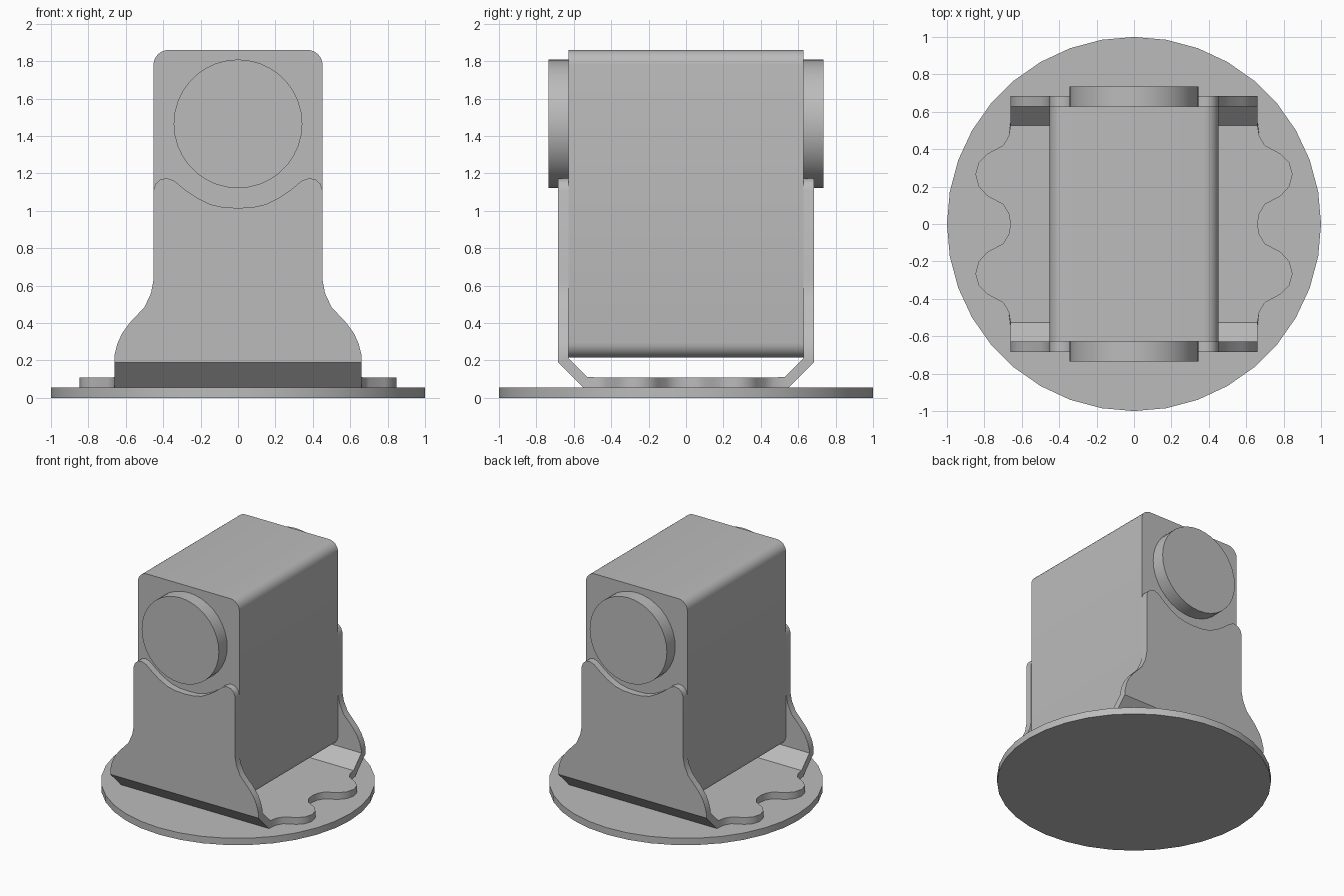
import bpy, bmesh, math
from mathutils import Matrix

cube = bpy.data.objects.get("Cube")
if cube:
    bpy.data.objects.remove(cube, do_unlink=True)

grey = bpy.data.materials.new("plain grey")
grey.use_nodes = True
grey.diffuse_color = (0.5, 0.5, 0.5, 1)
grey.node_tree.nodes["Principled BSDF"].inputs["Base Color"].default_value = (0.5, 0.5, 0.5, 1)


def finish(name, bm, angle):
    """Turn a bmesh into a grey object, smooth except at sharp edges."""
    mesh = bpy.data.meshes.new(name)
    bmesh.ops.recalc_face_normals(bm, faces=bm.faces)
    bm.to_mesh(mesh)
    bm.free()
    mesh.materials.append(grey)
    obj = bpy.data.objects.new(name, mesh)
    bpy.context.collection.objects.link(obj)
    bpy.ops.object.select_all(action='DESELECT')
    obj.select_set(True)
    bpy.context.view_layer.objects.active = obj
    bpy.ops.object.shade_smooth_by_angle(angle=math.radians(angle))
    return obj


def disc(name, radius, depth, matrix):
    bm = bmesh.new()
    bmesh.ops.create_cone(bm, cap_ends=True, segments=36, radius1=radius,
                          radius2=radius, depth=depth, matrix=matrix)
    return finish(name, bm, 30)


# Round base and the two pivot caps
disc("base_plate", 1.0, 0.055, Matrix.Translation((0, 0, 0.0275)))
for name, side in (("front_cap", -1), ("back_cap", 1)):
    disc(name, 0.344, 0.107, Matrix.Translation((0, side * 0.6815, 1.465))
         @ Matrix.Rotation(math.pi / 2, 4, 'X'))

# Box body with its four long edges rounded
bm = bmesh.new()
bmesh.ops.create_cube(bm, size=1, matrix=Matrix.Translation((0, 0, 1.0375))
                      @ Matrix.Diagonal((0.904, 1.256, 1.645, 1)))
long_edges = [e for e in bm.edges
              if abs(e.verts[0].co.y - e.verts[1].co.y) > 1]
bmesh.ops.bevel(bm, geom=long_edges, offset=0.08, segments=6, profile=0.5,
                affect='EDGES')
finish("body", bm, 30)

# Folded bracket: floor, two slanted folds and two uprights as one sheet
upright = [(0.66, 0.23), (0.645, 0.29), (0.62, 0.345), (0.58, 0.4),
           (0.5, 0.485), (0.465, 0.56), (0.452, 0.63), (0.452, 1.11),
           (0.44, 1.145), (0.415, 1.167), (0.38, 1.175), (0.34, 1.16),
           (0.28, 1.11), (0.22, 1.07), (0.15, 1.035), (0.08, 1.019)]
scallop = [(0.67, 0.47), (0.7, 0.42), (0.785, 0.375), (0.83, 0.33),
           (0.848, 0.265), (0.83, 0.2), (0.785, 0.15), (0.7, 0.105),
           (0.67, 0.055)]
WIDE, FOLD_LOW, FOLD_HIGH = 0.66, (0.55, 0.055), (0.684, 0.19)

bm = bmesh.new()
low, high = {}, {}
for sx in (-1, 1):
    for sy in (-1, 1):
        low[sx, sy] = bm.verts.new((sx * WIDE, sy * FOLD_LOW[0], FOLD_LOW[1]))
        high[sx, sy] = bm.verts.new((sx * WIDE, sy * FOLD_HIGH[0], FOLD_HIGH[1]))

for sy in (-1, 1):
    bm.faces.new((low[-1, sy], low[1, sy], high[1, sy], high[-1, sy]))
    outline = [(x, z) for x, z in upright] + [(0, 1.015)]
    outline += [(-x, z) for x, z in reversed(upright)]
    bm.faces.new([high[1, sy]]
                 + [bm.verts.new((x, sy * FOLD_HIGH[0], z)) for x, z in outline]
                 + [high[-1, sy]])

edge = scallop + [(WIDE, 0)] + [(x, -y) for x, y in reversed(scallop)]
right = [bm.verts.new((x, y, FOLD_LOW[1])) for x, y in edge]
left = [bm.verts.new((-x, y, FOLD_LOW[1])) for x, y in reversed(edge)]
bm.faces.new([low[1, 1]] + right + [low[1, -1], low[-1, -1]] + left + [low[-1, 1]])

# Give the sheet its thickness towards the inside
bmesh.ops.recalc_face_normals(bm, faces=bm.faces)
floor = max(bm.faces, key=lambda f: abs(f.normal.z))
if floor.normal.z > 0:
    bmesh.ops.reverse_faces(bm, faces=bm.faces)
bracket = finish("bracket", bm, 40)
if min(p.normal.z for p in bracket.data.polygons) > -0.9:
    bracket.data.flip_normals()
solid = bracket.modifiers.new("thickness", 'SOLIDIFY')
solid.thickness = 0.055
solid.offset = -1
solid.use_even_offset = True
bpy.ops.object.modifier_apply(modifier=solid.name)
bpy.ops.object.shade_smooth_by_angle(angle=math.radians(40))
